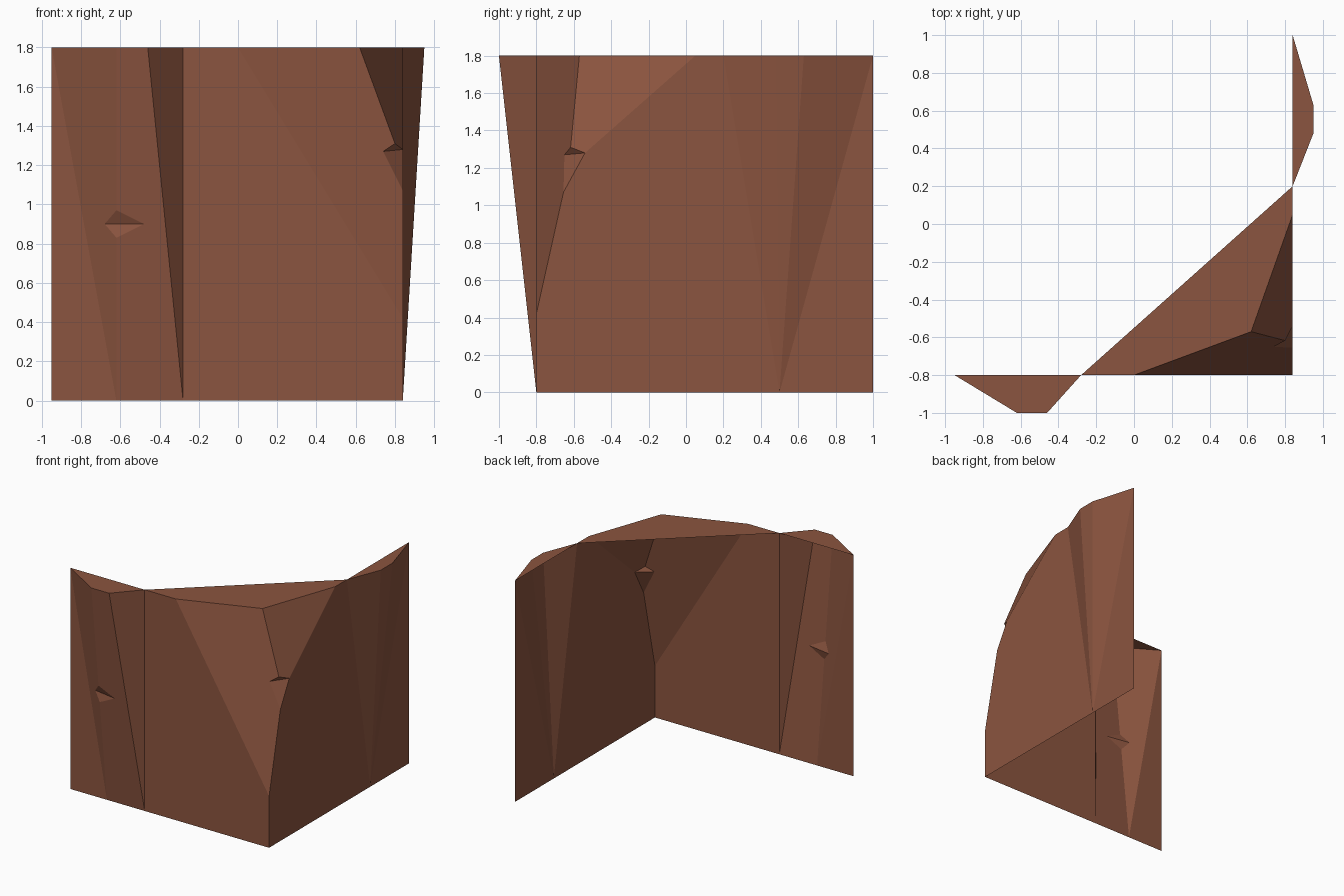
import bpy
import bmesh
from mathutils import Vector

TOP = 1.8
WALL_Y = -0.8   # plane of the front wall
WALL_X = 0.84   # plane of the side wall

default_cube = bpy.data.objects.get("Cube")
if default_cube:
    bpy.data.objects.remove(default_cube, do_unlink=True)

# One earthy rock colour
rock = bpy.data.materials.new("brown_rock")
rock.use_nodes = True
rock_colour = (0.26, 0.09, 0.05, 1.0)
rock.diffuse_color = rock_colour
for node in rock.node_tree.nodes:
    if node.type == 'BSDF_PRINCIPLED':
        node.inputs["Base Color"].default_value = rock_colour
        node.inputs["Roughness"].default_value = 0.9


def front(x, z, out=0.0):
    """Point on the front wall, pushed outward by out."""
    return Vector((x, WALL_Y - out, z))


def side(y, z, out=0.0):
    """Point on the side wall, pushed outward by out."""
    return Vector((WALL_X + out, y, z))


def along(start, end, height):
    """Point on a crease at the given height."""
    return start.lerp(end, (height - start.z) / (end.z - start.z))


def rock_part(name, *faces):
    """Flat-shaded sheet made of polygons that share their corners."""
    bm = bmesh.new()
    corners = {}
    for face in faces:
        verts = []
        for point in face:
            key = tuple(round(value, 4) for value in point)
            if key not in corners:
                corners[key] = bm.verts.new(point)
            verts.append(corners[key])
        bm.faces.new(verts)
    mesh = bpy.data.meshes.new(name)
    bm.to_mesh(mesh)
    bm.free()
    mesh.materials.append(rock)
    obj = bpy.data.objects.new(name, mesh)
    bpy.context.collection.objects.link(obj)
    return obj


# Front buttress: leans outward towards the top, with a small crack
front_end, front_end_top = front(-0.95, 0), front(-0.95, TOP)
foot, foot_end = front(-0.62, 0), front(-0.28, 0)
brow, brow_end = front(-0.62, TOP, 0.2), front(-0.46, TOP, 0.2)
front_join = front(-0.28, TOP)
crack_top, crack_base = along(foot, brow, 0.97), along(foot, brow, 0.83)
crack_left, crack_right = front(-0.68, 0.9, 0.064), front(-0.48, 0.9, 0.1)

rock_part("front_buttress",
          (front_end, foot, front_end_top),
          (front_end_top, foot, crack_base, crack_left, crack_top, brow),
          (brow, crack_top, crack_right, crack_base, foot, foot_end, brow_end),
          (brow_end, foot_end, front_join))
rock_part("front_crack",
          (crack_left, crack_right, crack_top),
          (crack_left, crack_base, crack_right))
rock_part("front_buttress_top",
          (front_end_top, brow, brow_end, front_join))

# Corner: two sloping cuts that meet in a crease, with a chip below it
corner, corner_cut = front(WALL_X, 0), front(WALL_X, 0.42)
front_cut_top, side_cut_top = front(0, TOP), side(0.05, TOP)
peak = Vector((0.62, -0.57, TOP))
chip_top = Vector((0.8, -0.617, 1.31))
chip_front = Vector((0.74, -0.65, 1.27))
chip_side, chip_base = side(-0.54, 1.28), side(-0.655, 1.07)
side_join = side(0.2, TOP)

rock_part("corner_slopes",
          (front_cut_top, corner_cut, chip_base, chip_front, chip_top, peak),
          (peak, chip_top, chip_side, side_cut_top))
rock_part("corner_chip",
          (chip_front, chip_side, chip_top),
          (chip_front, chip_base, chip_side))
rock_part("corner_top",
          (front_join, front_cut_top, peak, side_cut_top, side_join))

# Upright walls either side of the corner
side_foot = side(0.5, 0)
rock_part("front_wall",
          (foot_end, corner, corner_cut, front_cut_top, front_join))
rock_part("side_wall",
          (corner, side_foot, side_join, side_cut_top,
           chip_side, chip_base, corner_cut))

# Side buttress: fans out from a single foot
side_end, side_end_top = side(1, 0), side(1, TOP)
side_brow, side_brow_end = side(0.48, TOP, 0.11), side(0.63, TOP, 0.11)
fan = (side_join, side_brow, side_brow_end, side_end_top, side_end)
rock_part("side_buttress",
          *[(side_foot, far, near) for near, far in zip(fan, fan[1:])])
rock_part("side_buttress_top",
          (side_join, side_brow, side_brow_end, side_end_top))
